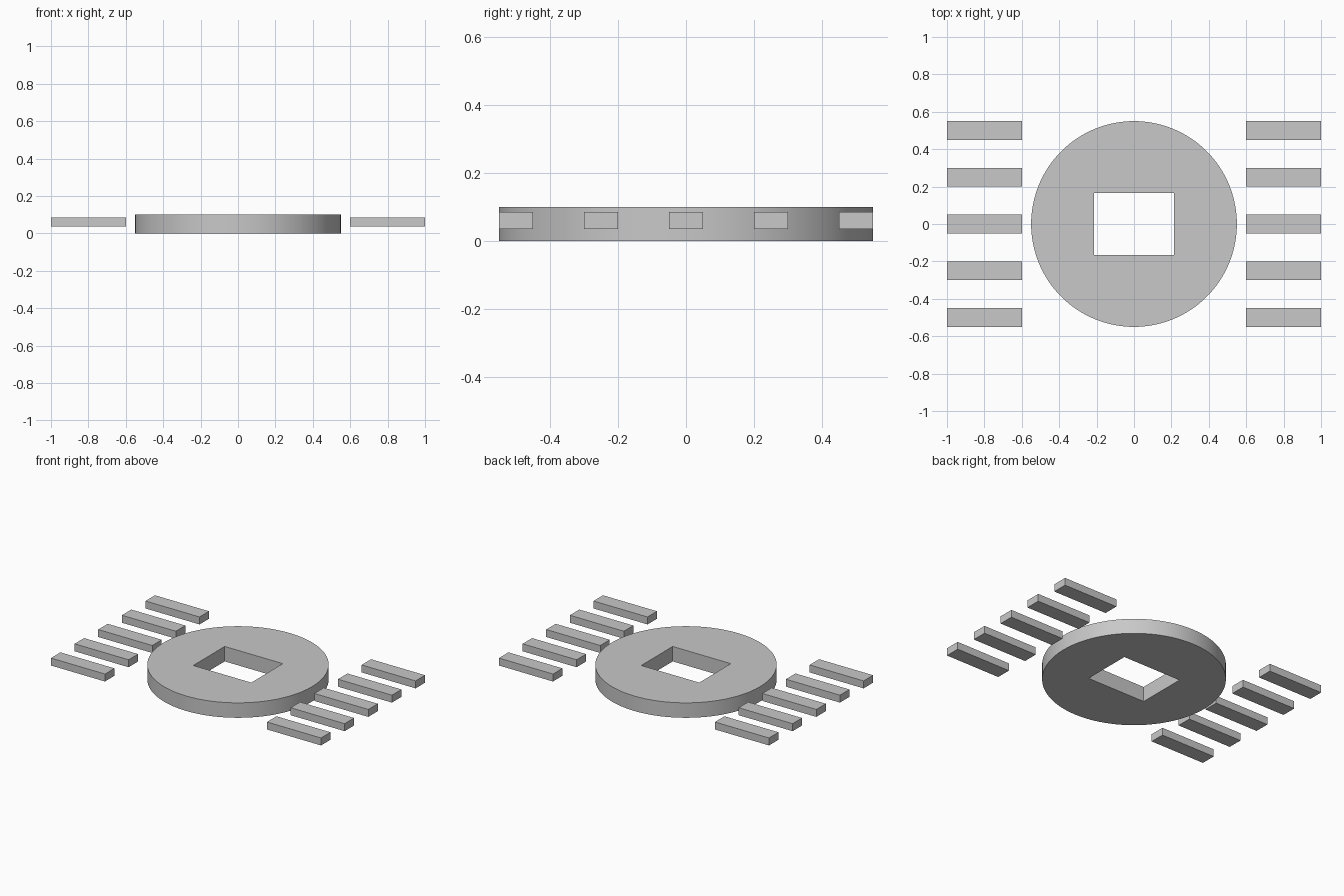
import bpy
import math

cube = bpy.data.objects.get("Cube")
if cube:
    bpy.data.objects.remove(cube, do_unlink=True)

# One plain grey for every part
grey = bpy.data.materials.new("light_grey")
grey.use_nodes = True
colour = (0.58, 0.58, 0.58, 1.0)
grey.diffuse_color = colour
grey.node_tree.nodes["Principled BSDF"].inputs["Base Color"].default_value = colour


def box(name, centre, size):
    """Box with its dimensions baked into the mesh."""
    bpy.ops.mesh.primitive_cube_add(size=1, location=centre)
    obj = bpy.context.object
    obj.name = name
    obj.scale = size
    bpy.ops.object.transform_apply(location=False, rotation=False, scale=True)
    obj.data.materials.append(grey)
    return obj


# Round body
HEIGHT = 0.10
bpy.ops.mesh.primitive_cylinder_add(vertices=128, radius=0.55, depth=HEIGHT,
                                    location=(0, 0, HEIGHT / 2))
body = bpy.context.object
body.name = "round_body"
body.data.materials.append(grey)

# Rectangular through hole
cutter = box("hole_cutter", (0, 0, HEIGHT / 2), (0.43, 0.333, HEIGHT * 3))
cutter.hide_render = True
cut = body.modifiers.new("window", 'BOOLEAN')
cut.operation = 'DIFFERENCE'
cut.solver = 'EXACT'
cut.object = cutter
bpy.ops.object.select_all(action='DESELECT')
body.select_set(True)
bpy.context.view_layer.objects.active = body
bpy.ops.object.modifier_apply(modifier=cut.name)
bpy.data.objects.remove(cutter, do_unlink=True)
bpy.ops.object.shade_smooth_by_angle(angle=math.radians(30))

# Five flat pins along each side
for side, sign in (("left", 1), ("right", -1)):
    for i in range(5):
        box(f"{side}_pin_{i + 1}", (sign * 0.8, (i - 2) * 0.25, 0.061),
            (0.4, 0.1, 0.05))
